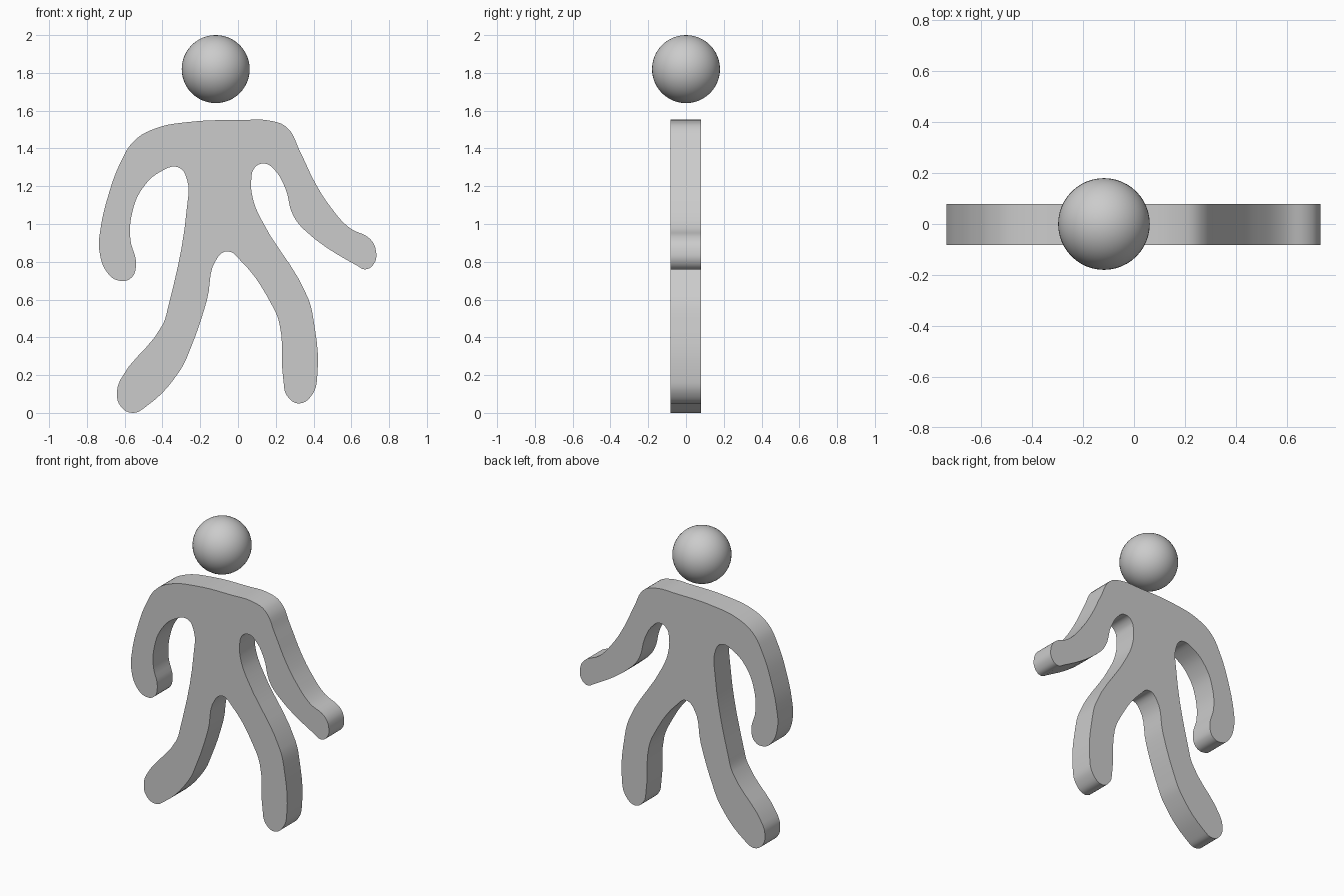
import bpy
import bmesh
import math

default_cube = bpy.data.objects.get("Cube")
if default_cube:
    bpy.data.objects.remove(default_cube, do_unlink=True)


def make_material(name, colour):
    material = bpy.data.materials.new(name)
    material.use_nodes = True
    material.diffuse_color = colour
    shader = material.node_tree.nodes["Principled BSDF"]
    shader.inputs["Base Color"].default_value = colour
    return material


def finish(obj, name, material, angle):
    obj.name = obj.data.name = name
    obj.data.materials.clear()
    obj.data.materials.append(material)
    bpy.ops.object.select_all(action="DESELECT")
    obj.select_set(True)
    bpy.context.view_layer.objects.active = obj
    bpy.ops.object.shade_smooth_by_angle(angle=math.radians(angle))


def extruded_silhouette(points, depth, centre_y):
    """Smooth closed outline in the xz plane, given a thickness along y."""
    curve = bpy.data.curves.new("outline", "CURVE")
    curve.dimensions = "2D"
    curve.fill_mode = "BOTH"
    curve.extrude = depth / 2
    curve.resolution_u = 5
    spline = curve.splines.new("BEZIER")
    spline.bezier_points.add(len(points) - 1)
    for knot, (x, z) in zip(spline.bezier_points, points):
        knot.co = (x / 100, z / 100, 0)
        knot.handle_left_type = knot.handle_right_type = "AUTO"
    spline.use_cyclic_u = True
    obj = bpy.data.objects.new("outline", curve)
    bpy.context.collection.objects.link(obj)
    bpy.ops.object.select_all(action="DESELECT")
    obj.select_set(True)
    bpy.context.view_layer.objects.active = obj
    bpy.ops.object.convert(target="MESH")
    obj = bpy.context.object
    # Weld the caps to the rim and stand the figure upright
    bm = bmesh.new()
    bm.from_mesh(obj.data)
    bmesh.ops.remove_doubles(bm, verts=bm.verts, dist=0.0005)
    for v in bm.verts:
        x, z, y = v.co
        v.co = (x, centre_y - y, z)
    bmesh.ops.recalc_face_normals(bm, faces=bm.faces)
    bm.to_mesh(obj.data)
    bm.free()
    return obj


# Body outline in hundredths, clockwise from the top of the shoulders
shoulders = [(-26, 154), (1, 155), (18, 154.5), (26, 151)]
left_arm = [(33, 138), (41, 121.5), (49, 109), (59, 98), (70, 92), (73, 86),
            (72, 79), (67.5, 76), (63, 78), (35, 97), (29, 105), (25, 119),
            (19, 129), (14, 132), (9, 130)]
left_leg = [(7, 123), (8, 113), (12, 103), (37, 61), (40, 49), (42, 20),
            (39.5, 10), (32.5, 5), (26, 9), (24, 17.5), (22, 47), (18, 57),
            (1, 81)]
right_leg = [(-5.5, 85.5), (-11, 82), (-16.5, 59.5), (-25, 34.5), (-31, 22),
             (-48.5, 3.5), (-56, 0), (-62.5, 4), (-64, 11.5), (-62, 18),
             (-40, 46.5), (-37, 56), (-27, 109)]
right_arm = [(-27, 123.5), (-31.5, 130), (-40.5, 128), (-50.5, 119),
             (-56, 106), (-57, 92), (-54, 78.5), (-56.5, 71.5), (-63, 70),
             (-69, 74), (-73.5, 86.5), (-73, 96), (-69, 114), (-62, 133),
             (-55, 144), (-44, 150.5)]

grey = make_material("plain grey", (0.6, 0.6, 0.6, 1))

# Flat walking body
body = extruded_silhouette(shoulders + left_arm + left_leg + right_leg + right_arm,
                           depth=0.162, centre_y=-0.002)
finish(body, "body", grey, 35)

# Floating ball head
bpy.ops.mesh.primitive_uv_sphere_add(segments=48, ring_count=24, radius=0.18,
                                     location=(-0.118, 0, 1.82))
finish(bpy.context.object, "head", grey, 60)
